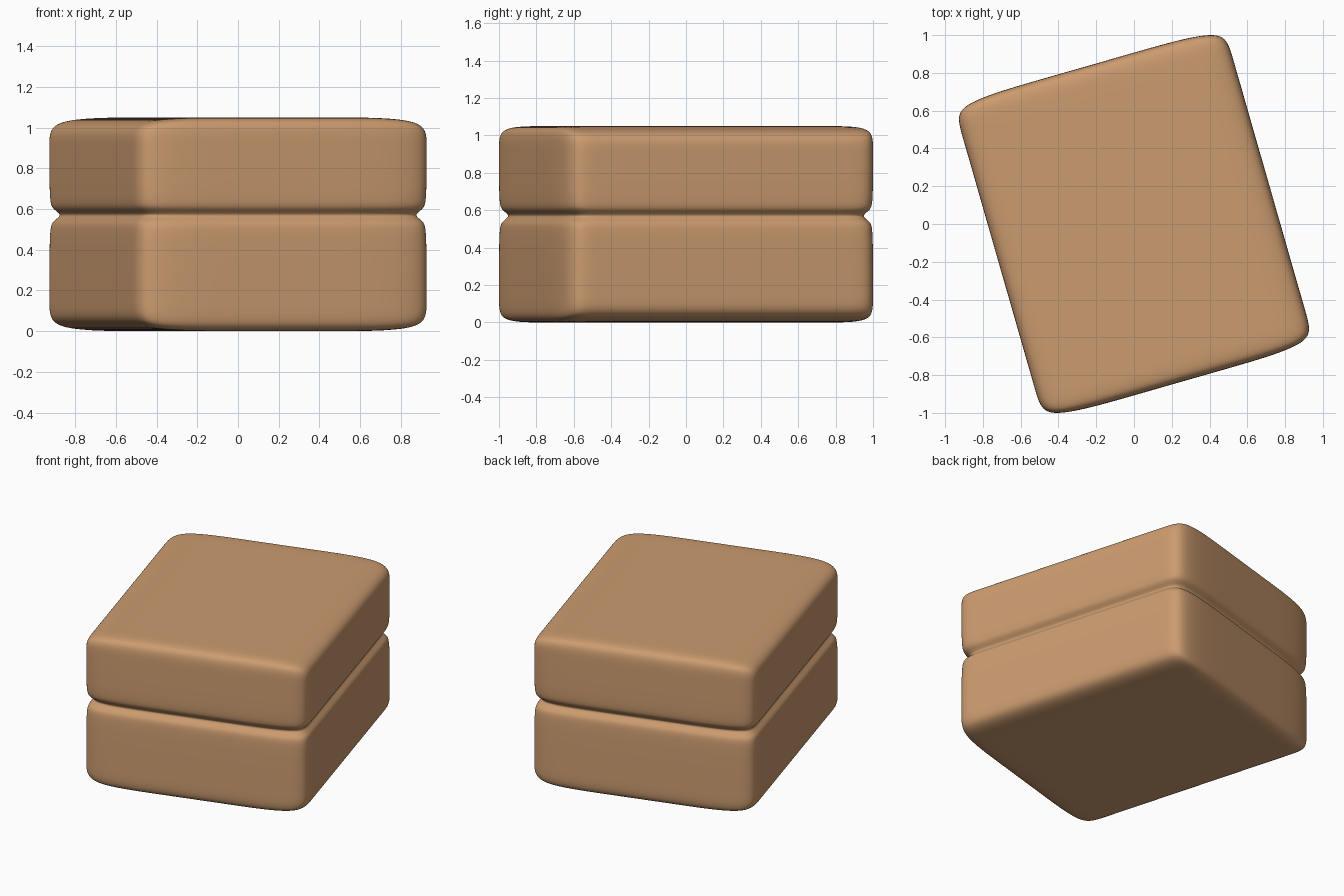
import bpy, bmesh, math
from mathutils import Matrix

if "Cube" in bpy.data.objects:
    bpy.data.objects.remove(bpy.data.objects["Cube"])

# control cage lines across the width, along the length, and up the height
US = [-0.745, -0.25, 0.25, 0.745]
VS = [-0.872, -0.742, -0.25, 0.25, 0.742, 0.872]
RINGS = [(0, 0), (0.12, 0), (0.49, 0), (0.54, 0.01), (0.57, 0.057),
         (0.60, 0.01), (0.65, 0), (0.93, 0), (1.05, 0)]  # (z, inset)

nu, nv = len(US), len(VS)
border = ([(i, 0) for i in range(nu - 1)] + [(nu - 1, j) for j in range(nv - 1)]
          + [(i, nv - 1) for i in range(nu - 1, 0, -1)] + [(0, j) for j in range(nv - 1, 0, -1)])


def inset(val, amount, half):
    return val * (half - amount) / half


bm = bmesh.new()
rings = []
for z, d in RINGS:
    rings.append({(i, j): bm.verts.new((inset(US[i], d, US[-1]), inset(VS[j], d, VS[-1]), z))
                  for i, j in border})

# side walls with the pinched groove
for low, high in zip(rings, rings[1:]):
    for p, q in zip(border, border[1:] + border[:1]):
        bm.faces.new((low[p], low[q], high[q], high[p]))

# top and bottom
for ring, (z, d) in ((rings[0], RINGS[0]), (rings[-1], RINGS[-1])):
    for i in range(1, nu - 1):
        for j in range(1, nv - 1):
            ring[i, j] = bm.verts.new((US[i], VS[j], z))
    for i in range(nu - 1):
        for j in range(nv - 1):
            bm.faces.new((ring[i, j], ring[i + 1, j], ring[i + 1, j + 1], ring[i, j + 1]))

bmesh.ops.recalc_face_normals(bm, faces=bm.faces)
bmesh.ops.transform(bm, matrix=Matrix.Rotation(math.radians(16), 4, 'Z'), verts=bm.verts)
for f in bm.faces:
    f.smooth = True

mesh = bpy.data.meshes.new("cardboard_box")
bm.to_mesh(mesh)
bm.free()
box = bpy.data.objects.new("cardboard_box", mesh)
bpy.context.collection.objects.link(box)

sub = box.modifiers.new("rounding", 'SUBSURF')
sub.levels = sub.render_levels = 4

mat = bpy.data.materials.new("tan")
mat.diffuse_color = (0.60, 0.33, 0.16, 1)
mat.use_nodes = True
mat.node_tree.nodes["Principled BSDF"].inputs["Base Color"].default_value = mat.diffuse_color
mesh.materials.append(mat)
